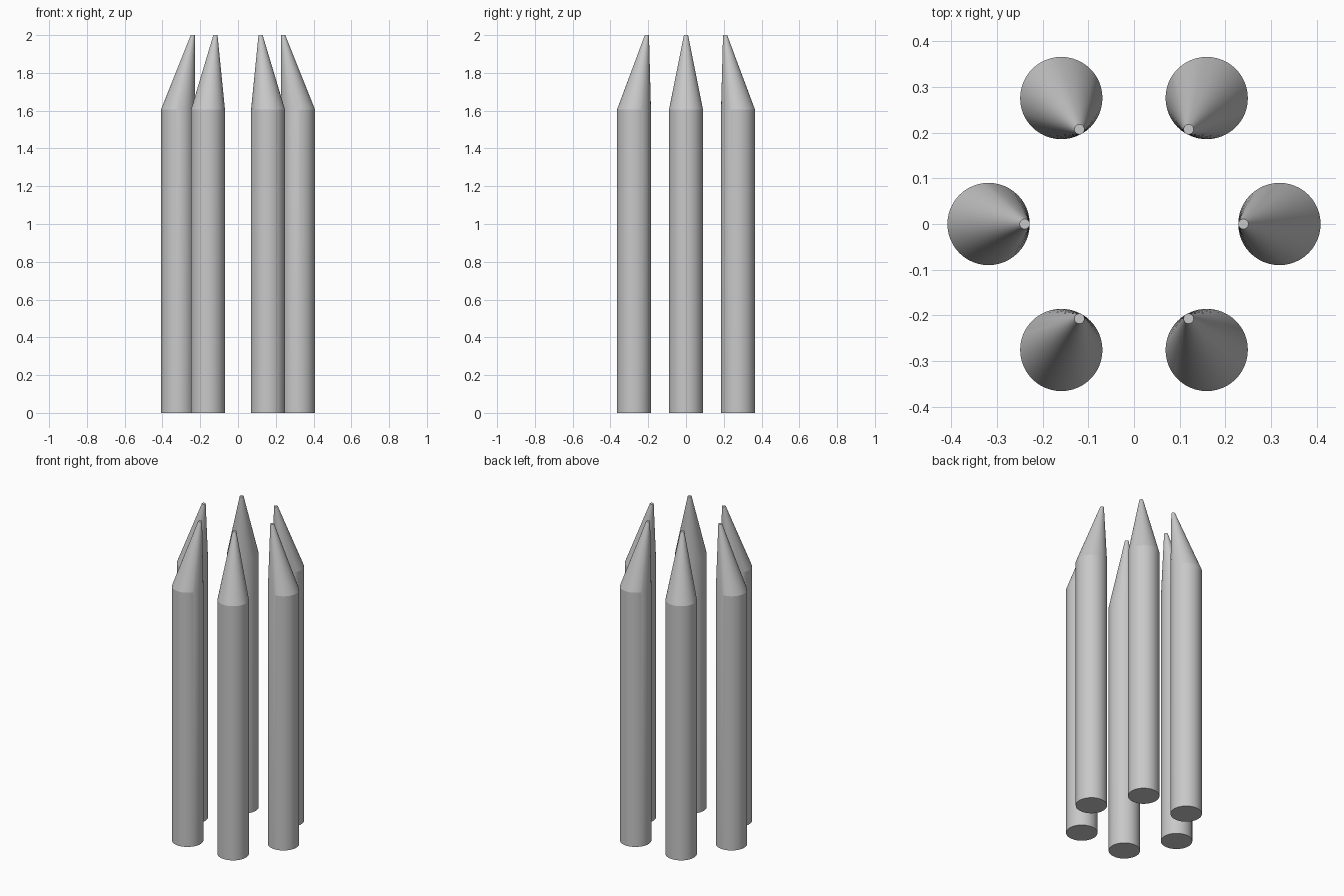
import bpy, bmesh, math

if "Cube" in bpy.data.objects:
    bpy.data.objects.remove(bpy.data.objects["Cube"])

SIDES = 48
POST_R, TIP_R = 0.09, 0.011
RING_R, TIP_RING_R = 0.318, 0.239
SHOULDER_Z, TOP_Z = 1.605, 2.0

grey = bpy.data.materials.new("light_grey")
grey.diffuse_color = (0.58, 0.58, 0.58, 1)
grey.use_nodes = True
grey.node_tree.nodes["Principled BSDF"].inputs["Base Color"].default_value = grey.diffuse_color


def ring(bm, cx, cy, r, z):
    return [bm.verts.new((cx + r * math.cos(2 * math.pi * k / SIDES),
                          cy + r * math.sin(2 * math.pi * k / SIDES), z))
            for k in range(SIDES)]


def pointed_post(name, angle):
    c, s = math.cos(angle), math.sin(angle)
    bm = bmesh.new()
    # round shaft, then an off-centre cone leaning to the middle
    rings = [ring(bm, RING_R * c, RING_R * s, POST_R, 0),
             ring(bm, RING_R * c, RING_R * s, POST_R, SHOULDER_Z),
             ring(bm, TIP_RING_R * c, TIP_RING_R * s, TIP_R, TOP_Z)]
    for low, high in zip(rings, rings[1:]):
        for k in range(SIDES):
            n = (k + 1) % SIDES
            bm.faces.new((low[k], low[n], high[n], high[k]))
    # end caps
    bm.faces.new(rings[0][::-1])
    bm.faces.new(rings[-1])
    mesh = bpy.data.meshes.new(name)
    bm.to_mesh(mesh)
    bm.free()
    mesh.materials.append(grey)
    obj = bpy.data.objects.new(name, mesh)
    bpy.context.collection.objects.link(obj)
    bpy.ops.object.select_all(action='DESELECT')
    obj.select_set(True)
    bpy.context.view_layer.objects.active = obj
    bpy.ops.object.shade_smooth_by_angle(angle=math.radians(12))


# six posts in a circle
for i in range(6):
    pointed_post(f"pointed_post_{i + 1}", math.radians(60 * i))
